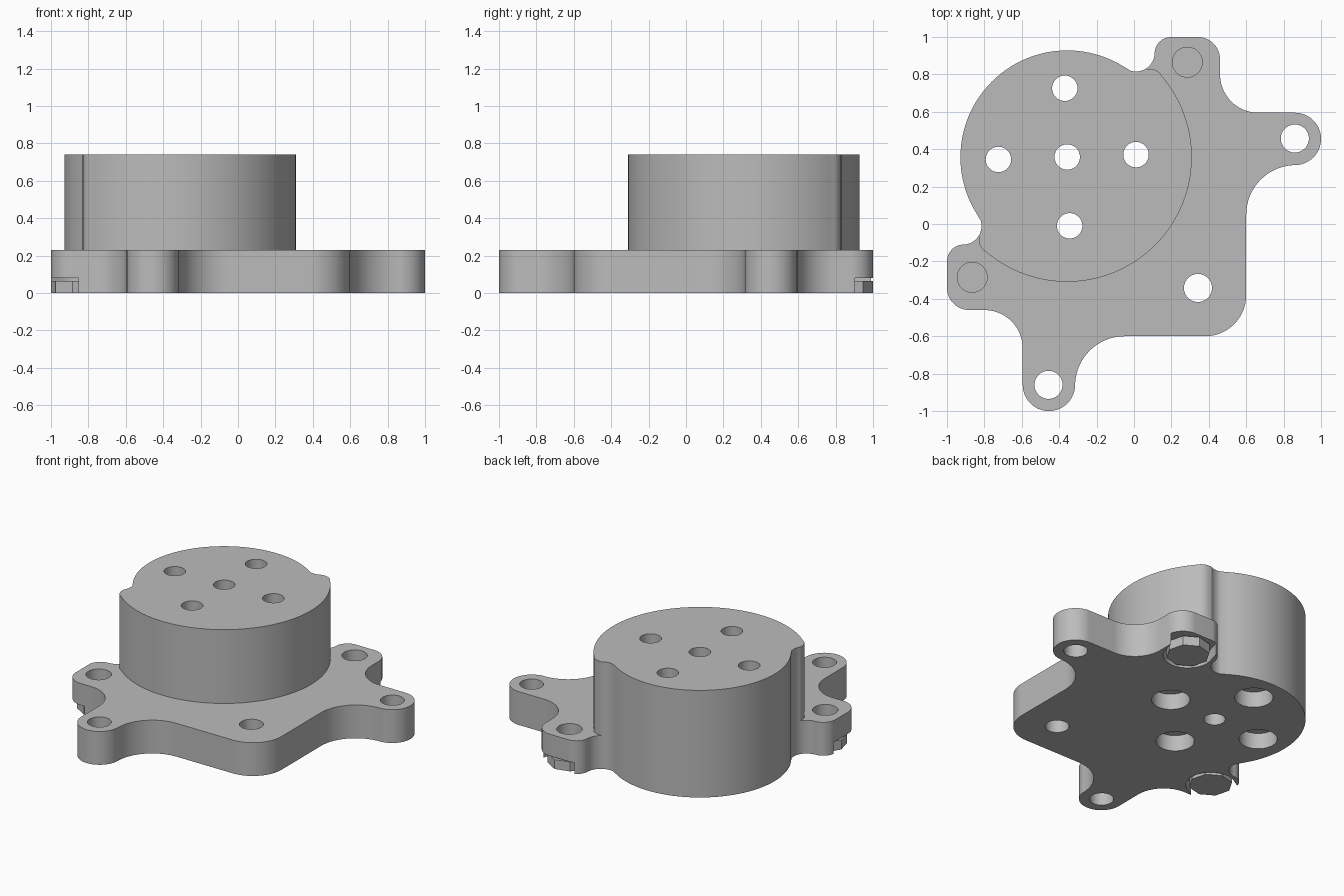
import bpy, bmesh
from math import sin, cos, radians, pi

cube = bpy.data.objects.get("Cube")
if cube:
    bpy.data.objects.remove(cube)

grey = bpy.data.materials.new("plain grey")
grey.use_nodes = True
grey.diffuse_color = (0.5, 0.5, 0.5, 1)
grey.node_tree.nodes["Principled BSDF"].inputs["Base Color"].default_value = (0.5, 0.5, 0.5, 1)

PLATE_TOP, BOSS_TOP = 0.23, 0.74
SLOT_TOP, NUT_TOP, BORE_TOP = 0.08, 0.065, 0.11
CX, CY = -0.357, 0.358          # boss centre


def arc(cx, cy, r, a0, a1, step=5):
    n = max(2, round(abs(a1 - a0) / step))
    angles = [radians(a0 + (a1 - a0) * i / n) for i in range(n + 1)]
    return [(cx + r * cos(a), cy + r * sin(a)) for a in angles]


def mirrored(half):
    """Close an outline across the diagonal symmetry line y = -x."""
    pts = []
    for p in half + [(-y, -x) for x, y in reversed(half)]:
        if not pts or abs(p[0] - pts[-1][0]) + abs(p[1] - pts[-1][1]) > 1e-4:
            pts.append(p)
    if abs(pts[0][0] - pts[-1][0]) + abs(pts[0][1] - pts[-1][1]) < 1e-4:
        pts.pop()
    return pts


def prism(name, pts, z0, z1):
    bm = bmesh.new()
    face = bm.faces.new([bm.verts.new((x, y, z0)) for x, y in pts])
    ext = bmesh.ops.extrude_face_region(bm, geom=[face])
    top = [v for v in ext["geom"] if isinstance(v, bmesh.types.BMVert)]
    bmesh.ops.translate(bm, verts=top, vec=(0, 0, z1 - z0))
    bmesh.ops.recalc_face_normals(bm, faces=bm.faces)
    mesh = bpy.data.meshes.new(name)
    bm.to_mesh(mesh)
    bm.free()
    mesh.materials.append(grey)
    obj = bpy.data.objects.new(name, mesh)
    bpy.context.collection.objects.link(obj)
    return obj


def activate(obj):
    bpy.ops.object.select_all(action='DESELECT')
    obj.select_set(True)
    bpy.context.view_layer.objects.active = obj


def cut(obj, pts, z0, z1):
    cutter = prism("cutter", pts, z0, z1)
    cutter.hide_render = True
    mod = obj.modifiers.new("cut", 'BOOLEAN')
    mod.operation, mod.solver, mod.object = 'DIFFERENCE', 'EXACT', cutter
    activate(obj)
    bpy.ops.object.modifier_apply(modifier=mod.name)
    bpy.data.objects.remove(cutter)


def circle(x, y, r, step=7.5):
    return arc(x, y, r, 0, 360, step)[:-1]


# Base plate outline: front corner, side ear, back tab, round back
plate_half = (arc(0.38, -0.38, 0.22, -45, 0)
              + arc(0.865, 0.05, 0.265, 180, 90)
              + arc(0.86, 0.455, 0.14, -90, 90)
              + arc(0.665, 0.80, 0.205, 270, 180)
              + arc(0.34, 0.88, 0.12, 0, 90)
              + arc(0.20, 0.91, 0.09, 90, 180)
              + arc(0.01, 0.915, 0.10, 0, -105)
              + arc(CX, CY, 0.57, 58, 135, 2.5))
plate = prism("base_plate", mirrored(plate_half), 0, PLATE_TOP)

# Boss outline: wide front arc, blended step, narrower back arc
boss_half = (arc(CX, CY, 0.666, -45, 40, 2.5)
             + arc(0.08, 0.745, 0.085, 42, 95, 10)
             + arc(0.01, 0.915, 0.10, -58, -105, 10)
             + arc(CX, CY, 0.57, 58, 135, 2.5))
boss = prism("boss", mirrored(boss_half), PLATE_TOP, BOSS_TOP)

# Centre hole and ring of counterbored holes through the boss
ring = [(CX + 0.368 * cos(a), CY + 0.368 * sin(a))
        for a in (radians(2) + k * pi / 2 for k in range(4))]
for x, y in ring + [(CX, CY)]:
    cut(boss, circle(x, y, 0.068), 0, 1)
    cut(plate, circle(x, y, 0.068), -0.1, 1)
for x, y in ring:
    cut(plate, circle(x, y, 0.12), -0.1, BORE_TOP)

# Mounting holes in the ears and the front corner
for x, y in [(0.86, 0.457), (-0.457, -0.86), (0.342, -0.342)]:
    cut(plate, circle(x, y, 0.075), -0.1, 1)

# Tab holes with open-sided nut slots underneath
nuts = []
for side, x, y, heading in [("back", 0.285, 0.865, 74), ("side", -0.865, -0.285, 212)]:
    dx, dy = 0.3 * cos(radians(heading)), 0.3 * sin(radians(heading))
    slot = arc(x, y, 0.155, heading + 90, heading + 270)
    slot = [(slot[0][0] + dx, slot[0][1] + dy)] + slot + [(slot[-1][0] + dx, slot[-1][1] + dy)]
    cut(plate, circle(x, y, 0.08), 0.01, 1)
    cut(plate, slot, -0.1, SLOT_TOP)
    nuts.append(prism(side + "_nut", arc(x, y, 0.137, 37, 397, 45)[:-1], 0, NUT_TOP))

# Smooth curved walls, keep rims sharp
for obj in (plate, boss):
    activate(obj)
    bpy.ops.object.shade_smooth_by_angle(angle=radians(30))
